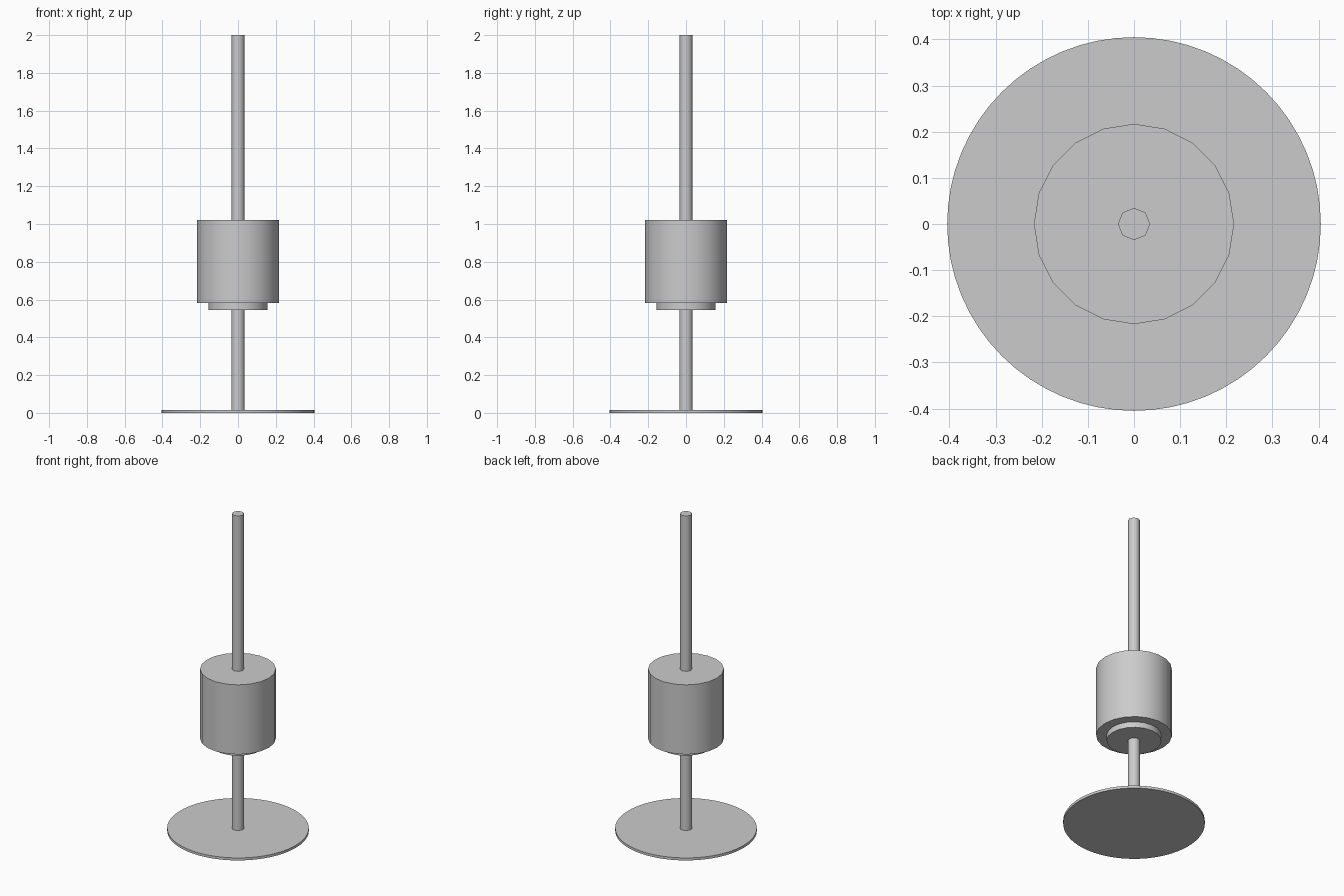
import bpy
import math

cube = bpy.data.objects.get("Cube")
if cube:
    bpy.data.objects.remove(cube, do_unlink=True)

# One plain grey for every part
grey = bpy.data.materials.new("plain_grey")
grey.use_nodes = True
colour = (0.6, 0.6, 0.6, 1)
grey.diffuse_color = colour
grey.node_tree.nodes["Principled BSDF"].inputs["Base Color"].default_value = colour


def cylinder(name, radius, bottom, top, sides):
    """Upright capped cylinder with a corner on +x and rounded shading."""
    bpy.ops.mesh.primitive_cylinder_add(
        vertices=sides, radius=radius, depth=top - bottom,
        location=(0, 0, (bottom + top) / 2))
    part = bpy.context.object
    part.name = name
    part.data.materials.append(grey)
    bpy.ops.object.shade_smooth_by_angle(angle=math.radians(50))
    return part


# Thin round foot
cylinder("base_disc", 0.405, 0, 0.016, 64)
# Rod between the foot and the body
cylinder("lower_rod", 0.035, 0.016, 0.545, 16)
# Narrow step under the body
cylinder("collar", 0.157, 0.545, 0.581, 20)
# Main drum
cylinder("body", 0.217, 0.581, 1.02, 20)
# Octagonal rod on top
cylinder("upper_rod", 0.035, 1.02, 2.0, 8)
